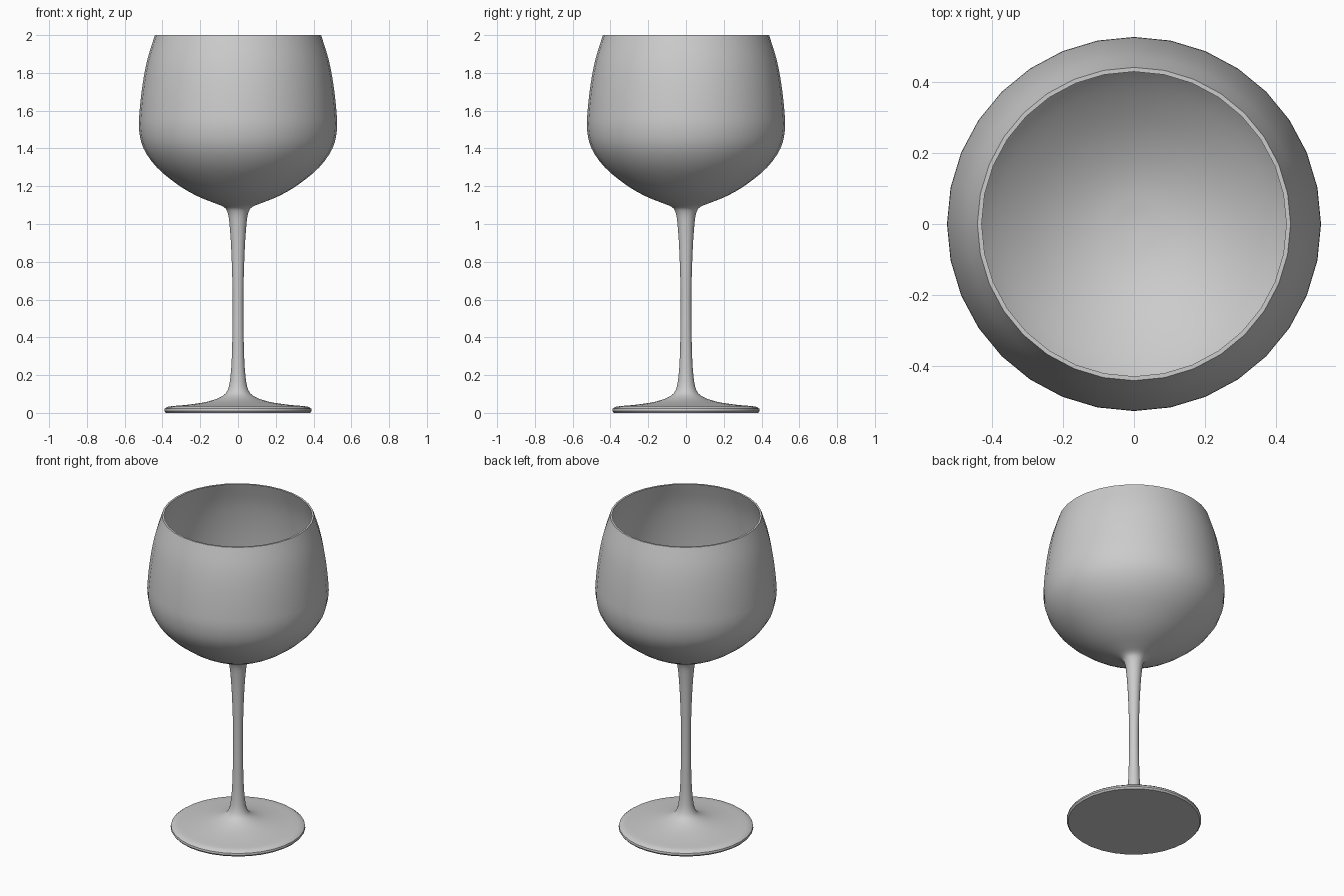
import bpy
import bmesh
import math
from mathutils import Vector

SIDES = 32

cube = bpy.data.objects.get("Cube")
if cube:
    bpy.data.objects.remove(cube, do_unlink=True)

grey = bpy.data.materials.new("plain grey")
grey.use_nodes = True
grey.diffuse_color = (0.6, 0.6, 0.6, 1)
grey.node_tree.nodes["Principled BSDF"].inputs["Base Color"].default_value = grey.diffuse_color


def smooth_path(points, steps=3):
    """Catmull-Rom curve through (radius, height) points."""
    p = [Vector(q) for q in points]
    p = [2 * p[0] - p[1]] + p + [2 * p[-1] - p[-2]]
    path = []
    for a, b, c, d in zip(p, p[1:], p[2:], p[3:]):
        for i in range(steps):
            t = i / steps
            path.append(0.5 * (2 * b + (c - a) * t + (2 * a - 5 * b + 4 * c - d) * t ** 2
                               + (3 * b - a - 3 * c + d) * t ** 3))
    return path + [p[-2]]


def lathe(name, path):
    """Spin a profile around the vertical axis into a closed, smooth solid."""
    bm = bmesh.new()
    verts = [bm.verts.new((max(r, 0), 0, z)) for r, z in path]
    edges = [bm.edges.new(pair) for pair in zip(verts, verts[1:])]
    bmesh.ops.spin(bm, geom=verts + edges, cent=(0, 0, 0), axis=(0, 0, 1),
                   angle=math.tau, steps=SIDES, use_merge=True)
    bmesh.ops.remove_doubles(bm, verts=bm.verts, dist=0.0001)
    bmesh.ops.recalc_face_normals(bm, faces=bm.faces)
    mesh = bpy.data.meshes.new(name)
    bm.to_mesh(mesh)
    bm.free()
    mesh.materials.append(grey)
    obj = bpy.data.objects.new(name, mesh)
    bpy.context.collection.objects.link(obj)
    bpy.context.view_layer.objects.active = obj
    obj.select_set(True)
    bpy.ops.object.shade_smooth_by_angle(angle=math.radians(40))
    obj.select_set(False)


# Foot edge, foot top, stem and the outside of the bowl
foot_edge = [(0, 0), (0.382, 0), (0.39, 0.01), (0.388, 0.022), (0.375, 0.032)]
outside = smooth_path([
    (0.35, 0.036), (0.26, 0.044), (0.16, 0.06), (0.09, 0.085), (0.055, 0.12),
    (0.039, 0.2), (0.031, 0.35), (0.028, 0.6), (0.035, 0.85), (0.045, 1.0),
    (0.055, 1.06), (0.075, 1.09), (0.13, 1.113), (0.22, 1.15), (0.32, 1.209), (0.43, 1.3),
    (0.5, 1.4), (0.524, 1.5), (0.521, 1.6), (0.505, 1.74), (0.48, 1.87), (0.44, 2.0)])

# Thin inside wall of the bowl, from the rim down to its centre
inside = smooth_path([
    (0.428, 2.0), (0.468, 1.87), (0.493, 1.74), (0.509, 1.6), (0.512, 1.5),
    (0.488, 1.405), (0.42, 1.31), (0.312, 1.22), (0.21, 1.16), (0.11, 1.125), (0, 1.112)])

lathe("wine_glass", foot_edge + outside + inside)
